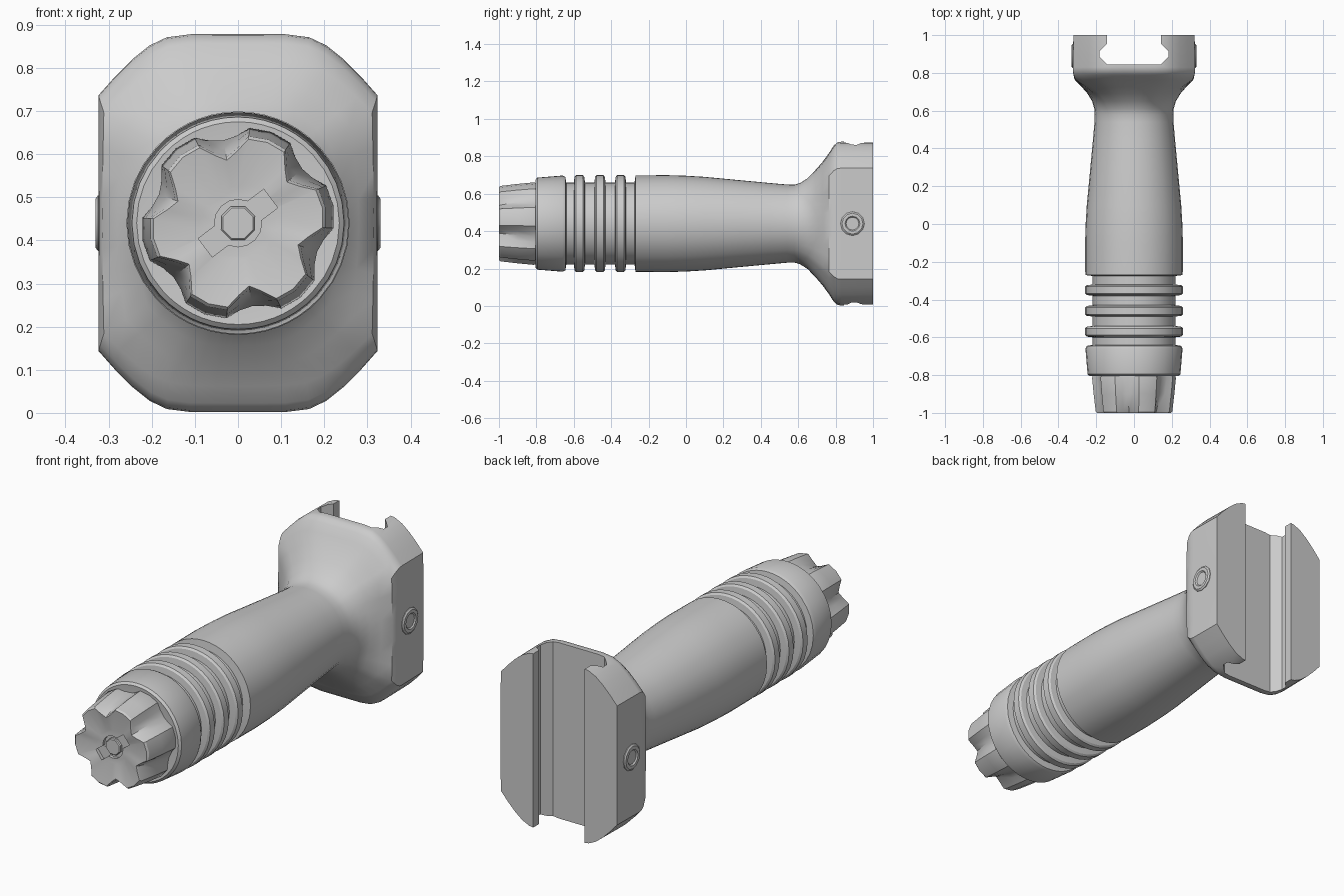
import bpy, bmesh, math
from mathutils import Matrix, Vector

if "Cube" in bpy.data.objects:
    bpy.data.objects.remove(bpy.data.objects["Cube"])

CZ = 0.44  # height of the grip axis


def loft(name, rings):
    """Skin a list of closed rings of equal length and cap both ends."""
    bm = bmesh.new()
    rows = [[bm.verts.new(p) for p in ring] for ring in rings]
    n = len(rows[0])
    for a, b in zip(rows, rows[1:]):
        for i in range(n):
            j = (i + 1) % n
            bm.faces.new((a[i], a[j], b[j], b[i]))
    bm.faces.new(rows[0])
    bm.faces.new(rows[-1])
    bmesh.ops.recalc_face_normals(bm, faces=bm.faces)
    me = bpy.data.meshes.new(name)
    bm.to_mesh(me)
    bm.free()
    ob = bpy.data.objects.new(name, me)
    bpy.context.collection.objects.link(ob)
    return ob


def circle(r, y, n, turn=0.0):
    return [(r * math.cos(turn + math.tau * i / n), y,
             CZ + r * math.sin(turn + math.tau * i / n)) for i in range(n)]


def cut(target, cutter):
    """Subtract the cutter, then remove it."""
    cutter.hide_render = True
    m = target.modifiers.new("cut", "BOOLEAN")
    m.operation, m.solver, m.object = "DIFFERENCE", "EXACT", cutter
    bpy.context.view_layer.objects.active = target
    bpy.ops.object.modifier_apply(modifier=m.name)
    bpy.data.objects.remove(cutter)


# Mount outline: one quadrant, mirrored into a clipped rectangle
quad = [(.323, 0), (.323, .065), (.323, .13), (.323, .20), (.323, .297), (.285, .34),
        (.245, .38), (.205, .412), (.165, .431), (.11, .438), (.055, .438), (0, .438)]
half = quad + [(-x, z) for x, z in quad[-2::-1]]
outline = half + [(x, -z) for x, z in half[-2:0:-1]]


def section(y, r, tx=0.0, tz=0.0):
    """Circle of radius r blended toward the mount outline."""
    pts = []
    for x, z in outline:
        k = r / math.hypot(x, z)
        pts.append((x * k + (x - x * k) * tx, y, CZ + z * k + (z - z * k) * tz))
    return pts


# Grip body: collar, three ribs, tapered handle, flare and mount block
rows = [(-.80, .19), (-.805, .235), (-.795, .246), (-.66, .257), (-.645, .25), (-.64, .219)]
for y in (-.57, -.46, -.35):
    rows += [(y - .03, .219), (y - .026, .25), (y - .018, .259),
             (y + .018, .259), (y + .026, .25), (y + .03, .219)]
rows += [(-.275, .219), (-.27, .258), (-.1, .259), (0, .256), (.1, .25), (.3, .231),
         (.45, .217), (.54, .209), (.58, .208)]
rows += [(.61, .208, .02, .04), (.65, .208, .12, .15), (.69, .208, .33, .33),
         (.73, .208, .63, .53), (.765, .208, .93, .74), (.79, .208, .98, .91),
         (.81, .208, 1, .985), (.83, .208, 1, 1), (1.0, .208, .985, .995)]
grip = loft("grip_body", [section(*r) for r in rows])

# Rail slot through the back of the mount
side = [(.142, 1.1), (.142, .955), (.183, .915), (.183, .885), (.142, .845)]
slot = side + [(-x, y) for x, y in side[::-1]]
cut(grip, loft("slot_cutter", [[(x, y, z) for x, y in slot] for z in (-.2, 1.1)]))

# Cross bolt heads on both sides of the mount
for s, name in ((1, "bolt_right"), (-1, "bolt_left")):
    prof = [(.29, .066), (.325, .064), (.331, .056), (.331, .04), (.325, .034)]
    loft(name, [[(s * x, .89 + r * math.cos(math.tau * i / 12), CZ + r * math.sin(math.tau * i / 12))
                 for i in range(12)] for x, r in prof])


# End cap with six tapering lobes
def lobes(y, hi, lo):
    pts = []
    for k in range(6):
        mid = (hi + lo) / 2 - .006
        for a, r in ((-13, hi), (0, hi + .003), (13, hi), (21, mid), (30, lo), (39, mid)):
            t = math.radians(10 + 60 * k + a)
            pts.append((r * math.cos(t), y, CZ + r * math.sin(t)))
    return pts


cap = loft("end_cap", [lobes(-.78, .212, .195), lobes(-.815, .222, .195), lobes(-.90, .214, .178),
                       lobes(-.992, .203, .155), lobes(-1.0, .196, .148), lobes(-.985, .09, .085)])

# Screw slot and round recess in the cap
ang = math.radians(37)
u, v = Vector((math.cos(ang), 0, math.sin(ang))), Vector((-math.sin(ang), 0, math.cos(ang)))
bar = [(-.095, -.027), (.095, -.027), (.095, .027), (-.095, .027)]
cut(cap, loft("bar_cutter", [[u * a + v * b + Vector((0, y, CZ)) for a, b in bar]
                             for y in (-1.1, -.971)]))
cut(cap, loft("round_cutter", [circle(.055, y, 16) for y in (-1.1, -.970)]))
loft("cap_screw", [circle(.042, -.95, 8, .39), circle(.042, -.981, 8, .39), circle(.038, -.985, 8, .39)])

# Smooth shading with crisp edges
for ob in bpy.data.objects:
    ob.select_set(True)
bpy.context.view_layer.objects.active = grip
bpy.ops.object.shade_smooth_by_angle(angle=math.radians(32))
